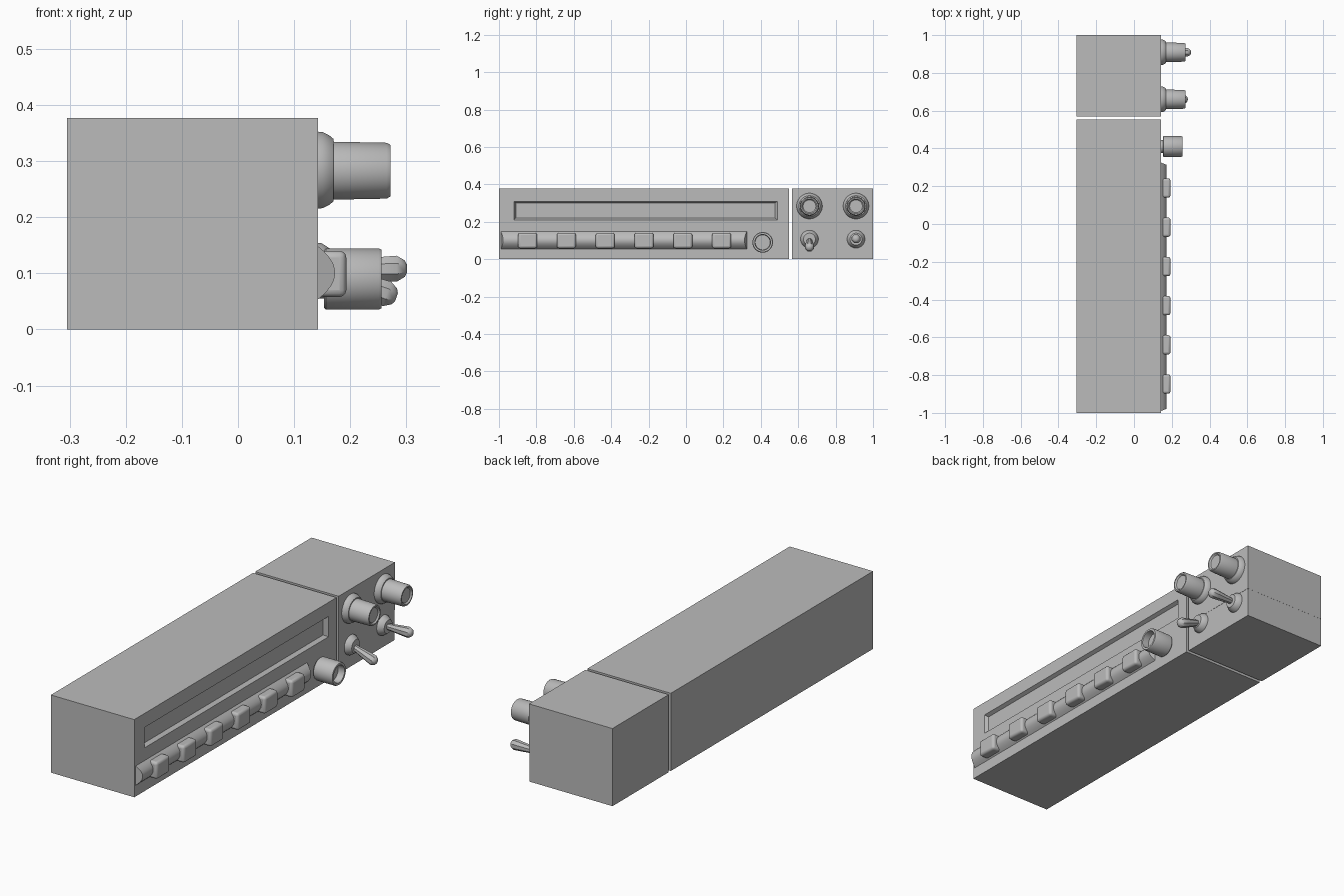
import bpy, bmesh, math
from mathutils import Vector

if "Cube" in bpy.data.objects:
    bpy.data.objects.remove(bpy.data.objects["Cube"])

grey = bpy.data.materials.new("plain grey")
grey.diffuse_color = (0.5, 0.5, 0.5, 1)
grey.use_nodes = True
grey.node_tree.nodes["Principled BSDF"].inputs["Base Color"].default_value = grey.diffuse_color
FRONT, BACK = 0.143, -0.305


def finish(name, bm, smooth=True, bevel=0.0):
    bmesh.ops.recalc_face_normals(bm, faces=bm.faces)
    me = bpy.data.meshes.new(name)
    bm.to_mesh(me)
    bm.free()
    ob = bpy.data.objects.new(name, me)
    bpy.context.collection.objects.link(ob)
    me.materials.append(grey)
    if bevel:
        mod = ob.modifiers.new("bevel", 'BEVEL')
        mod.width, mod.segments = bevel, 3
    if smooth:
        bpy.ops.object.select_all(action='DESELECT')
        ob.select_set(True)
        bpy.context.view_layer.objects.active = ob
        bpy.ops.object.shade_smooth_by_angle(angle=math.radians(35))
    return ob


def box_bm(x0, x1, y0, y1, z0, z1):
    bm = bmesh.new()
    bmesh.ops.create_cube(bm, size=1)
    for v in bm.verts:
        v.co = Vector((x1 if v.co.x > 0 else x0, y1 if v.co.y > 0 else y0,
                       z1 if v.co.z > 0 else z0))
    return bm


def box(name, *dims, bevel=0.0):
    return finish(name, box_bm(*dims), bevel > 0, bevel)


def lathe(name, profile, y, z, segs=32, x=FRONT, direction=(1, 0, 0)):
    """Turn (distance, radius) points around an axis that starts on the front panel."""
    bm = bmesh.new()
    rot = Vector((1, 0, 0)).rotation_difference(Vector(direction))
    rings = []
    for d, r in profile:
        rings.append([bm.verts.new(rot @ Vector((d, r * math.cos(a), r * math.sin(a))) + Vector((x, y, z)))
                      for a in [2 * math.pi * (i + 0.5) / segs for i in range(segs)]])
    for a, b in zip(rings, rings[1:]):
        for i in range(segs):
            j = (i + 1) % segs
            bm.faces.new((a[i], a[j], b[j], b[i]))
    bm.faces.new(rings[0])
    bm.faces.new(rings[-1])
    return finish(name, bm)


# Main housing with a sloped display recess cut into its front face
main = box_bm(BACK, FRONT, -1, 0.552, 0, 0.377)
face = max(main.faces, key=lambda f: f.calc_center_median().x)
bmesh.ops.inset_region(main, faces=[face], thickness=0.05)
for depth, (y0, y1, z0, z1) in ((0, (-0.92, 0.49, 0.21, 0.309)),
                                (0.018, (-0.91, 0.475, 0.22, 0.301))):
    if depth:
        bmesh.ops.inset_region(main, faces=[face], thickness=0.005)
    mid = face.calc_center_median()
    for v in face.verts:
        v.co = Vector((FRONT - depth, y1 if v.co.y > mid.y else y0, z1 if v.co.z > mid.z else z0))
finish("main_housing", main, False)

# Side control housing in two stacked pieces
box("control_housing_upper", BACK, FRONT, 0.568, 1, 0.145, 0.377)
box("control_housing_lower", BACK, FRONT - 0.001, 0.568, 0.9995, 0, 0.145)

# Curved strip behind the buttons, its ends leaning inwards
strip = bmesh.new()
ends = []
for y, lean in ((-0.99, 1), (0.325, -1)):
    ring = []
    for i in range(13):
        t = -1 + i / 6
        bulge = 0.03 * (1 - t * t)
        ring.append(strip.verts.new((FRONT + bulge, y + lean * bulge * 0.4, 0.101 + 0.047 * t)))
    ends.append(ring)
    strip.faces.new(ring)
for i in range(13):
    j = (i + 1) % 13
    strip.faces.new((ends[0][i], ends[0][j], ends[1][j], ends[1][i]))
finish("button_strip", strip)

# Six push buttons
for i in range(6):
    y = -0.847 + i * 0.2075
    box(f"push_button_{i + 1}", FRONT, 0.193, y - 0.051, y + 0.051, 0.058, 0.14, bevel=0.012)

# Hollow tuning knob on a thin neck
lathe("tuning_knob", [(-0.005, 0.035), (0.01, 0.035), (0.01, 0.051), (0.014, 0.055), (0.108, 0.055),
                      (0.113, 0.052), (0.113, 0.042), (0.08, 0.040)], 0.41, 0.09)

# Two upper knobs with flanges, and the toggle switches below them
levers = ((0.66, (0.9, 0, -0.32), 0.148), (0.909, (1, 0, 0.01), 0.158))
for n, (y, aim, length) in enumerate(levers, 1):
    lathe(f"knob_flange_{n}", [(-0.002, 0.069), (0.008, 0.068), (0.02, 0.062), (0.027, 0.056), (0.027, 0.03)],
          y, 0.284)
    lathe(f"control_knob_{n}", [(0.02, 0.052), (0.122, 0.05), (0.129, 0.046), (0.129, 0.040), (0.122, 0.034)],
          y, 0.283)
    lathe(f"switch_collar_{n}", [(-0.002, 0.048), (0.006, 0.047), (0.02, 0.038), (0.028, 0.032), (0.028, 0.01)],
          y, 0.107)
    lathe(f"switch_lever_{n}", [(0, 0.012), (length - 0.045, 0.023), (length - 0.018, 0.025),
                                (length - 0.004, 0.016), (length, 0.008)],
          y, 0.107, segs=8, direction=aim)
